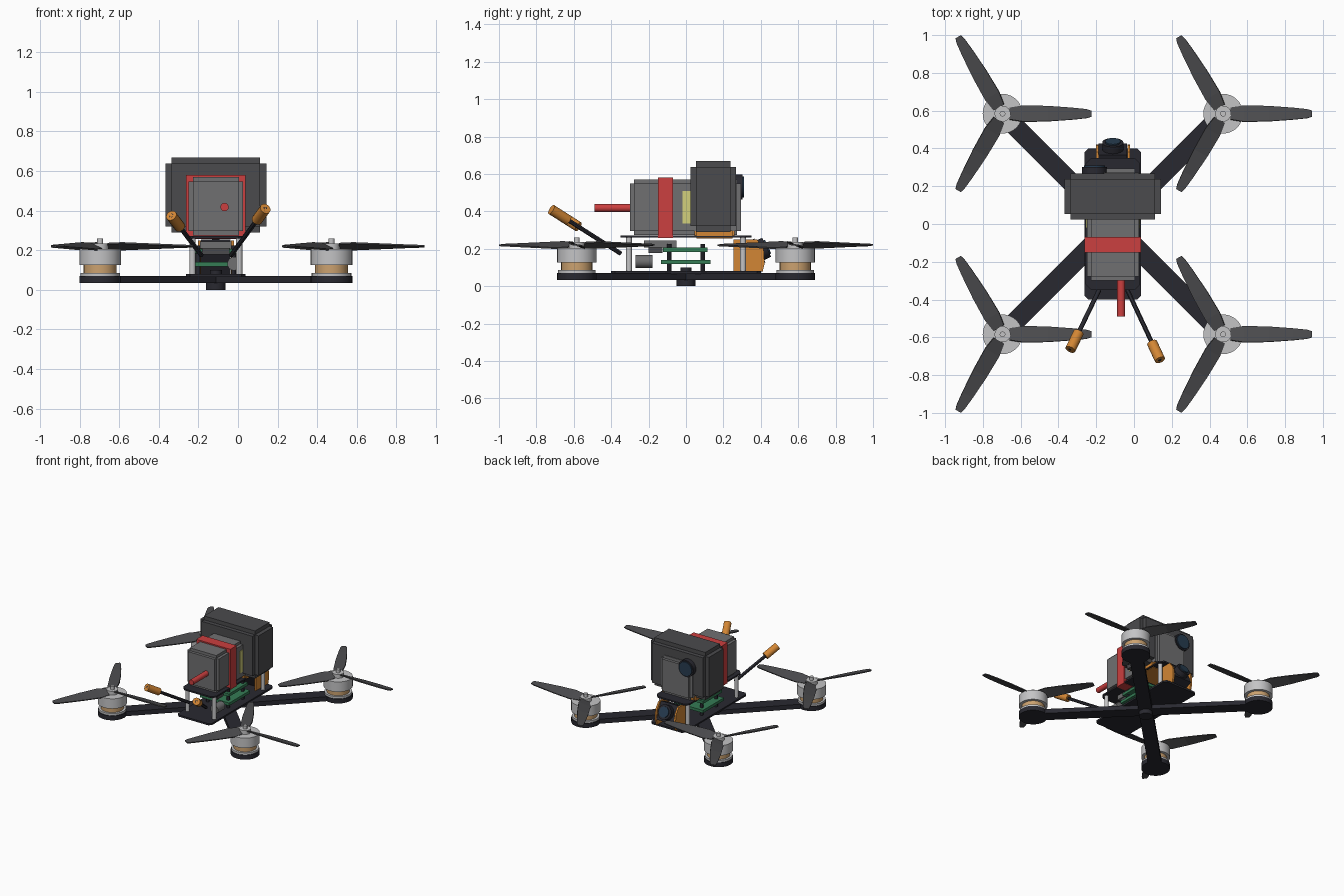
import bpy, bmesh, math
from mathutils import Vector

if "Cube" in bpy.data.objects:
    bpy.data.objects.remove(bpy.data.objects["Cube"], do_unlink=True)


def material(name, r, g, b):
    m = bpy.data.materials.new(name)
    m.use_nodes = True
    m.diffuse_color = (r, g, b, 1)
    bsdf = next(n for n in m.node_tree.nodes if n.type == 'BSDF_PRINCIPLED')
    bsdf.inputs["Base Color"].default_value = (r, g, b, 1)
    return m


carbon = material("carbon black", 0.022, 0.022, 0.03)
charcoal = material("charcoal", 0.07, 0.07, 0.075)
grey = material("battery grey", 0.16, 0.16, 0.165)
metal = material("light metal", 0.55, 0.55, 0.56)
copper = material("copper", 0.6, 0.36, 0.16)
orange = material("orange", 0.65, 0.24, 0.035)
red = material("red", 0.6, 0.05, 0.05)
green = material("board green", 0.035, 0.2, 0.09)
yellow = material("label yellow", 0.65, 0.63, 0.2)
glass = material("lens blue", 0.02, 0.045, 0.08)

CX = -0.112    # body centre line
MOTOR = 0.584  # motor distance from the centre on each axis


def finish(name, bm, mat):
    bmesh.ops.recalc_face_normals(bm, faces=bm.faces)
    me = bpy.data.meshes.new(name)
    bm.to_mesh(me)
    bm.free()
    me.materials.append(mat)
    ob = bpy.data.objects.new(name, me)
    bpy.context.collection.objects.link(ob)
    return ob


def add_box(bm, lo, hi):
    lo, hi = Vector(lo), Vector(hi)
    made = bmesh.ops.create_cube(bm, size=1)["verts"]
    bmesh.ops.scale(bm, vec=hi - lo, verts=made)
    bmesh.ops.translate(bm, vec=(lo + hi) / 2, verts=made)


def box(name, lo, hi, mat):
    bm = bmesh.new()
    add_box(bm, lo, hi)
    return finish(name, bm, mat)


def stepped_box(name, lo, hi, step, mat):
    # three crossing boxes, which leave a step along every edge
    bm = bmesh.new()
    for axis in range(3):
        inset = Vector((step, step, step))
        inset[axis] = 0
        add_box(bm, Vector(lo) + inset, Vector(hi) - inset)
    return finish(name, bm, mat)


def rod(name, start, end, radius, mat, sides=24):
    start, end = Vector(start), Vector(end)
    d = end - start
    bpy.ops.mesh.primitive_cylinder_add(
        vertices=sides, radius=radius, depth=d.length, location=(start + end) / 2,
        rotation=d.to_track_quat('Z', 'Y').to_euler())
    ob = bpy.context.object
    ob.name = name
    ob.data.materials.append(mat)
    bpy.ops.object.shade_smooth_by_angle()
    return ob


def prism(name, outline, axis, start, depth, mat):
    # extrude an outline lying across the given axis
    bm = bmesh.new()
    if axis == 'Z':
        vs = [bm.verts.new((a, b, start)) for a, b in outline]
        shift = (0, 0, depth)
    else:
        vs = [bm.verts.new((start, a, b)) for a, b in outline]
        shift = (depth, 0, 0)
    face = bm.faces.new(vs)
    made = bmesh.ops.extrude_face_region(bm, geom=[face])["geom"]
    bmesh.ops.translate(bm, vec=shift, verts=[g for g in made if isinstance(g, bmesh.types.BMVert)])
    return finish(name, bm, mat)


def plate(name, half_x, half_y, cut, z, depth):
    outline = []
    for sx, sy in ((1, 1), (-1, 1), (-1, -1), (1, -1)):
        pair = [(sx * half_x, sy * (half_y - cut)), (sx * (half_x - cut), sy * half_y)]
        outline += pair if sx * sy > 0 else pair[::-1]
    prism(name, [(CX + x, y) for x, y in outline], 'Z', z, depth, carbon)


# Frame plates and standoffs
plate("bottom_plate", 0.15, 0.4, 0.02, 0.066, 0.014)
plate("top_plate", 0.145, 0.35, 0.03, 0.26, 0.012)
for sx in (-1, 1):
    for sy in (-1, 1):
        x, y = CX + sx * 0.118, sy * 0.305
        rod("standoff", (x, y, 0.078), (x, y, 0.262), 0.016, metal, 16)
rod("centre_bolt_head", (CX, 0, 0), (CX, 0, 0.055), 0.05, carbon)
rod("centre_bolt", (CX, 0, 0.05), (CX, 0, 0.1), 0.03, carbon)

# Crossed arms
for side in (-1, 1):
    arm = box("arm", (-MOTOR * math.sqrt(2), -0.05, 0.034), (MOTOR * math.sqrt(2), 0.05, 0.07), carbon)
    arm.location.x = CX
    arm.rotation_euler.z = side * math.pi / 4


def propeller(x, y):
    # each station: radius, half width, twist in degrees
    stations = ((0.038, 0.034, 24), (0.11, 0.046, 22), (0.24, 0.042, 16),
                (0.37, 0.032, 11), (0.445, 0.024, 8), (0.47, 0.016, 7))
    bm = bmesh.new()
    for k in range(3):
        turn = k * math.tau / 3
        loops = []
        for r, w, twist in stations:
            t = math.radians(-twist)
            loop = []
            for a, b in ((-w, -0.004), (w, -0.004), (w, 0.004), (-w, 0.004)):
                v, z = a * math.cos(t) - b * math.sin(t), a * math.sin(t) + b * math.cos(t)
                loop.append(bm.verts.new((x + r * math.cos(turn) - v * math.sin(turn),
                                          y + r * math.sin(turn) + v * math.cos(turn), 0.22 + z)))
            loops.append(loop)
        for p, q in zip(loops, loops[1:]):
            for i in range(4):
                j = (i + 1) % 4
                bm.faces.new((p[i], p[j], q[j], q[i]))
        bm.faces.new(loops[0])
        bm.faces.new(loops[-1])
    finish("propeller", bm, charcoal)


# Motors: part, bottom, top, radius, colour
motor_parts = (("arm_end", 0.034, 0.07, 0.105, carbon), ("motor_base", 0.07, 0.086, 0.1, metal),
               ("motor_winding", 0.086, 0.126, 0.083, copper), ("motor_bell", 0.126, 0.205, 0.105, metal),
               ("propeller_hub", 0.205, 0.235, 0.042, metal), ("motor_shaft", 0.235, 0.26, 0.015, metal))
for sx in (-1, 1):
    for sy in (-1, 1):
        x, y = CX + sx * MOTOR, sy * MOTOR
        for name, z0, z1, radius, mat in motor_parts:
            rod(name, (x, y, z0), (x, y, z1), radius, mat, 32)
        propeller(x, y)

# Battery, strap, label and lead
stepped_box("battery", (CX - 0.138, -0.3, 0.274), (CX + 0.138, 0.295, 0.57), 0.022, grey)
box("battery_strap", (CX - 0.15, -0.15, 0.258), (CX + 0.15, -0.07, 0.58), red)
box("battery_label", (CX - 0.142, -0.02, 0.335), (CX + 0.142, 0.16, 0.51), yellow)
rod("battery_lead", (-0.068, -0.49, 0.418), (-0.068, -0.28, 0.418), 0.021, red)

# Action camera on its mount
stepped_box("action_camera", (-0.367, 0.023, 0.29), (0.143, 0.268, 0.668), 0.031, charcoal)
stepped_box("camera_mount", (CX - 0.148, 0.045, 0.256), (CX + 0.148, 0.26, 0.31), 0.012, orange)
rod("action_camera_lens", (-0.21, 0.25, 0.53), (-0.21, 0.302, 0.53), 0.066, carbon, 32)
rod("action_camera_glass", (-0.21, 0.302, 0.53), (-0.21, 0.311, 0.53), 0.056, glass, 32)

# Electronics stack
box("lower_board", (CX - 0.128, -0.134, 0.119), (CX + 0.128, 0.13, 0.141), green)
box("upper_board", (CX - 0.118, -0.122, 0.184), (CX + 0.118, 0.116, 0.206), green)
for sx in (-1, 1):
    for sy in (-1, 1):
        x, y = CX + sx * 0.09, sy * 0.09
        rod("board_post", (x, y, 0.078), (x, y, 0.225), 0.012, carbon, 12)
box("video_transmitter", (CX - 0.08, -0.225, 0.208), (CX + 0.08, -0.05, 0.245), grey)
box("receiver", (CX - 0.07, -0.2, 0.178), (CX + 0.07, -0.125, 0.208), charcoal)
rod("capacitor", (-0.02, -0.27, 0.132), (-0.02, -0.18, 0.132), 0.034, grey)

# Tilted pilot camera between its side plates
side_outline = ((0.255, 0.078), (0.41, 0.078), (0.42, 0.12), (0.415, 0.2), (0.38, 0.25), (0.255, 0.25))
for x in (-0.202, -0.035):
    prism("pilot_camera_side", side_outline, 'X', x, 0.014, orange)
body = box("pilot_camera", (-0.075, -0.07, -0.07), (0.075, 0.05, 0.07), carbon)
body.location = (CX, 0.35, 0.17)
body.rotation_euler.x = math.radians(25)
aim = Vector((0, math.cos(math.radians(25)), math.sin(math.radians(25))))
base = Vector((CX, 0.35, 0.17))
rod("pilot_camera_lens", base, base + aim * 0.09, 0.056, carbon)
rod("pilot_camera_glass", base + aim * 0.09, base + aim * 0.098, 0.04, glass)

# Antennas with orange caps
for start, tip in (((-0.185, -0.35, 0.175), (-0.337, -0.665, 0.375)),
                   ((-0.035, -0.35, 0.175), (0.138, -0.72, 0.41))):
    start, tip = Vector(start), Vector(tip)
    rod("antenna", start, tip, 0.012, carbon, 12)
    rod("antenna_cap", tip - (tip - start).normalized() * 0.115, tip, 0.028, orange, 16)
